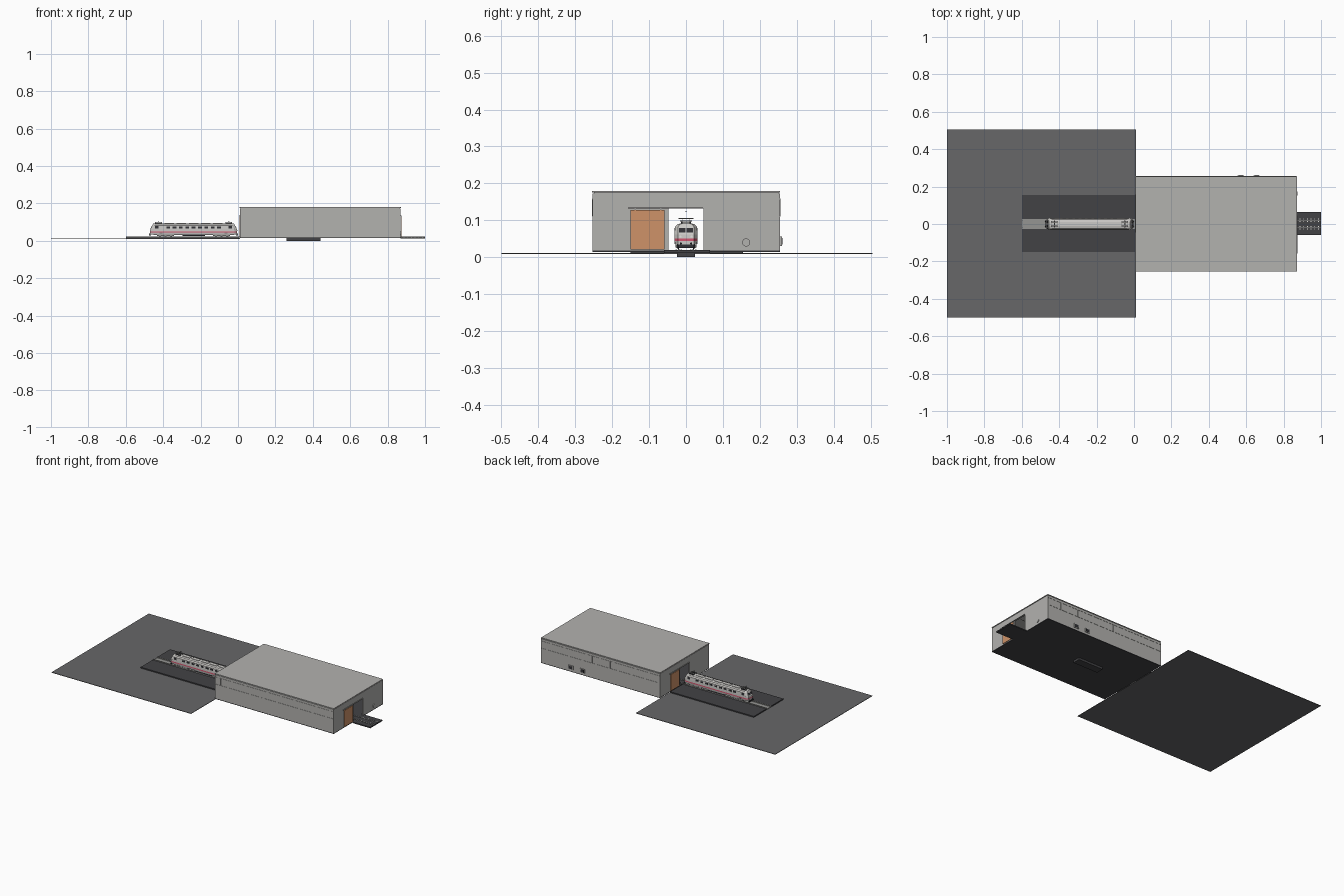
import bpy, bmesh, math
from mathutils import Matrix

if "Cube" in bpy.data.objects:
    bpy.data.objects.remove(bpy.data.objects["Cube"])


def mat(name, r, g, b):
    m = bpy.data.materials.new(name)
    m.diffuse_color = (r, g, b, 1)
    m.use_nodes = True
    m.node_tree.nodes["Principled BSDF"].inputs["Base Color"].default_value = m.diffuse_color
    return m


WALL = mat("wall grey", 0.45, 0.445, 0.43)
GROUND = mat("asphalt grey", 0.135, 0.135, 0.14)
BED = mat("dark ballast", 0.055, 0.055, 0.06)
DOOR = mat("orange door", 0.62, 0.29, 0.14)
BODY = mat("train light grey", 0.6, 0.59, 0.57)
RED = mat("stripe red", 0.65, 0.09, 0.16)
DARK = mat("dark glass", 0.03, 0.03, 0.035)
METAL = mat("rail metal", 0.3, 0.3, 0.29)
LIGHT = mat("lamp white", 0.85, 0.85, 0.8)


def finish(name, bm, *mats):
    bmesh.ops.recalc_face_normals(bm, faces=bm.faces[:])
    me = bpy.data.meshes.new(name)
    bm.to_mesh(me)
    bm.free()
    for m in mats:
        me.materials.append(m)
    ob = bpy.data.objects.new(name, me)
    bpy.context.scene.collection.objects.link(ob)
    return ob


def boxes(name, m, spans):
    """One object from boxes given as (x0, x1, y0, y1, z0, z1)."""
    bm = bmesh.new()
    for x0, x1, y0, y1, z0, z1 in spans:
        mx = Matrix.Translation(((x0 + x1) / 2, (y0 + y1) / 2, (z0 + z1) / 2))
        mx = mx @ Matrix.Diagonal((x1 - x0, y1 - y0, z1 - z0, 1))
        bmesh.ops.create_cube(bm, size=1, matrix=mx)
    return finish(name, bm, m)


def cylinders(name, m, items, axis, r, depth, seg=16):
    bm = bmesh.new()
    rot = {'X': Matrix.Rotation(math.pi / 2, 4, 'Y'),
           'Y': Matrix.Rotation(math.pi / 2, 4, 'X'), 'Z': Matrix()}[axis]
    for c in items:
        bmesh.ops.create_cone(bm, cap_ends=True, segments=seg, radius1=r, radius2=r,
                              depth=depth, matrix=Matrix.Translation(c) @ rot)
    return finish(name, bm, m)


# Ground, platforms and track
boxes("ground", GROUND, [(-1, 0.01, -0.5, 0.505, 0.009, 0.012)])
boxes("platforms", BED, [(-0.6, 0.005, -0.15, -0.026, 0.012, 0.019),
                         (-0.6, 0.005, 0.026, 0.155, 0.012, 0.019)])
boxes("track_strip", METAL, [(-0.6, 0.01, -0.026, 0.026, 0.012, 0.016)])
boxes("exit_track_slab", BED, [(0.87, 1.0, -0.06, 0.065, 0.012, 0.019)])
boxes("rails", METAL, [(-0.6, 1.0, s * 0.02 - 0.002, s * 0.02 + 0.002, 0.015, 0.022)
                       for s in (-1, 1)])
boxes("rail_clips", LIGHT, [(0.885 + i * 0.02, 0.889 + i * 0.02, y - 0.002, y + 0.002, 0.018, 0.021)
                            for i in range(6) for y in (-0.027, 0.027, -0.013, 0.013)])
boxes("inspection_pit", BED, [(0.26, 0.44, -0.025, 0.025, 0, 0.0165)])

# Shed: hollow walls with an opening at each end
X0, X1, YF, YB, T, Z0, Z1 = 0.01, 0.87, -0.253, 0.255, 0.006, 0.018, 0.173
boxes("shed_floor", BED, [(X0, X1, YF, YB, 0.014, 0.0185)])
walls = [(X0, X1, YF, YF + T, Z0, Z1), (X0, X1, YB - T, YB, Z0, Z1)]
for x in (X0, X1 - T):
    walls += [(x, x + T, YF + T, -0.048, Z0, Z1), (x, x + T, 0.048, YB - T, Z0, Z1),
              (x, x + T, -0.048, 0.048, 0.132, Z1)]
boxes("shed_walls", WALL, walls)
boxes("shed_roof", WALL, [(X0 - 0.001, X1 + 0.001, YF - 0.001, YB, 0.1755, 0.18),
                          (X0 + 0.004, X1 - 0.004, YF + 0.004, YB - 0.004, 0.173, 0.1755)])

# Ledges and upright ribs on the long walls
trim = []
for z in (0.11, 0.157):
    trim += [(X0, X1, YF - 0.0015, YF, z, z + 0.002), (X0, X1, YB, YB + 0.0015, z, z + 0.002)]
for x in (0.05, 0.132, 0.235, 0.338):
    trim.append((x, x + 0.003, YF - 0.0015, YF, 0.112, 0.157))
for x in (0.1, 0.23, 0.37, 0.5, 0.64, 0.77):
    trim.append((x, x + 0.003, YB, YB + 0.0015, 0.112, 0.157))
boxes("wall_trim", WALL, trim)

# Back wall fan boxes and round end vent
boxes("fan_boxes", WALL, [(x - 0.017, x + 0.017, YB, YB + 0.005, 0.03, 0.056) for x in (0.57, 0.655)])
boxes("fan_grilles", DARK, [(x - 0.012, x + 0.012, YB + 0.005, YB + 0.006, 0.034, 0.052)
                            for x in (0.57, 0.655)])
cylinders("vent_ring", WALL, [(X1 + 0.002, 0.163, 0.04)], 'X', 0.011, 0.005, 24)

# Sliding doors, each pushed aside on its rail
boxes("sliding_doors", DOOR, [(X1 + 0.001, X1 + 0.005, -0.15, -0.058, 0.021, 0.128),
                              (X0 - 0.005, X0 - 0.001, 0.058, 0.15, 0.021, 0.128)])
boxes("door_rails", METAL, [(X1, X1 + 0.005, -0.157, 0.046, 0.132, 0.135),
                            (X0 - 0.005, X0, -0.046, 0.157, 0.132, 0.135)])
boxes("door_hangers", METAL, [(X1 + 0.002, X1 + 0.004, y, y + 0.004, 0.128, 0.133) for y in (-0.14, -0.07)]
      + [(X0 - 0.004, X0 - 0.002, y, y + 0.004, 0.128, 0.133) for y in (0.07, 0.14)])
boxes("contact_wire", METAL, [(X0 + T, X1 - T, -0.001, 0.001, 0.123, 0.125)])

# Train body: lofted bands (half width, height), nose leans back above the stripe
CX, HL = -0.2375, 0.2325
prof = [(0.029, 0.034), (0.031, 0.044), (0.031, 0.051), (0.031, 0.062),
        (0.030, 0.082), (0.024, 0.089), (0.012, 0.092)]


def lean(z):
    return max(0, z - 0.06) * 0.5


bm = bmesh.new()
rings = []
for s, inset, k in ((-1, 0, 0.72), (-1, 0.014, 1), (1, 0.014, 1), (1, 0, 0.72)):
    rings.append([[bm.verts.new((CX + s * (HL - inset - lean(z)), side * w * k, z))
                   for w, z in prof] for side in (-1, 1)])
n = len(prof)
for a, b in zip(rings, rings[1:]):
    for side in (0, 1):
        for i in range(n - 1):
            bm.faces.new((a[side][i], b[side][i], b[side][i + 1], a[side][i + 1]))
    for i in (0, n - 1):
        bm.faces.new((a[0][i], b[0][i], b[1][i], a[1][i]))
for r in (rings[0], rings[-1]):
    for i in range(n - 1):
        bm.faces.new((r[0][i], r[1][i], r[1][i + 1], r[0][i + 1]))
for f in bm.faces:
    zs = [v.co.z for v in f.verts]
    f.material_index = 1 if min(zs) > 0.043 and max(zs) < 0.052 else 0
finish("train_body", bm, BODY, RED)

# Train side windows, doors and louvres
win, doors = [], []
for s in (-1, 1):
    ya, yb = sorted((s * 0.0295, s * 0.0316))
    for i in range(-4, 5):
        win.append((CX + i * 0.034 - 0.010, CX + i * 0.034 + 0.010, ya, yb, 0.066, 0.077))
    for e in (-1, 1):
        c = CX + e * 0.196
        win.append((c - 0.009, c + 0.009, ya, yb, 0.065, 0.079))
        c = CX + e * 0.173
        doors.append((c - 0.008, c + 0.008, ya, yb, 0.036, 0.0435))
boxes("side_windows", DARK, win)
boxes("door_steps", METAL, doors)

# Windscreens, lamps and buffers on both noses
bm = bmesh.new()
for s in (-1, 1):
    for y in (-0.010, 0.010):
        z = 0.073
        mx = Matrix.Translation((CX + s * (HL - lean(z)), y, z))
        mx = mx @ Matrix.Rotation(-s * math.atan(0.5), 4, 'Y') @ Matrix.Diagonal((0.002, 0.017, 0.014, 1))
        bmesh.ops.create_cube(bm, size=1, matrix=mx)
finish("windscreens", bm, DARK)
ends = [CX - HL, CX + HL]
cylinders("head_lamps", LIGHT, [(x, y, 0.056) for x in ends for y in (-0.015, 0.015)], 'X', 0.003, 0.003, 12)
cylinders("buffers", DARK, [(x, y, 0.037) for x in ends for y in (-0.014, 0.014)], 'X', 0.003, 0.012, 12)
boxes("snow_ploughs", DARK, [(x - 0.003, x + 0.003, -0.022, 0.022, 0.025, 0.034) for x in ends])

# Underframe, bogies and wheels
bogies = [CX - 0.15, CX + 0.15]
boxes("underframe", DARK, [(CX - 0.215, CX + 0.215, -0.025, 0.025, 0.031, 0.035),
                           (CX - 0.06, CX + 0.06, -0.026, 0.026, 0.025, 0.033)])
boxes("bogie_frames", METAL, [(b - 0.045, b + 0.045, s * 0.026 - 0.002, s * 0.026 + 0.002, 0.027, 0.033)
                              for b in bogies for s in (-1, 1)])
cylinders("wheels", DARK, [(b + d, s * 0.021, 0.0295) for b in bogies
                           for d in (-0.03, 0, 0.03) for s in (-1, 1)], 'Y', 0.0078, 0.005, 16)

# Roof equipment and folded pantographs
roof = [(CX - 0.13 + i * 0.065 - 0.025, CX - 0.13 + i * 0.065 + 0.025, -0.012, 0.012, 0.091, 0.095)
        for i in range(5)]
boxes("roof_hatches", BODY, roof)
pans = [CX - 0.188, CX + 0.188]
boxes("pantograph_bases", DARK, [(p - 0.018, p + 0.018, s * 0.012 - 0.002, s * 0.012 + 0.002, 0.091, 0.097)
                                 for p in pans for s in (-1, 1)])
boxes("pantograph_frames", METAL,
      [(p + d - 0.0015, p + d + 0.0015, -0.016, 0.016, 0.097, 0.1) for p in pans for d in (-0.016, 0.016)]
      + [(p - 0.018, p + 0.018, y - 0.001, y + 0.001, 0.1, 0.102) for p in pans for y in (-0.01, 0.01)]
      + [(p - 0.003, p + 0.003, -0.02, 0.02, 0.103, 0.106) for p in pans])
